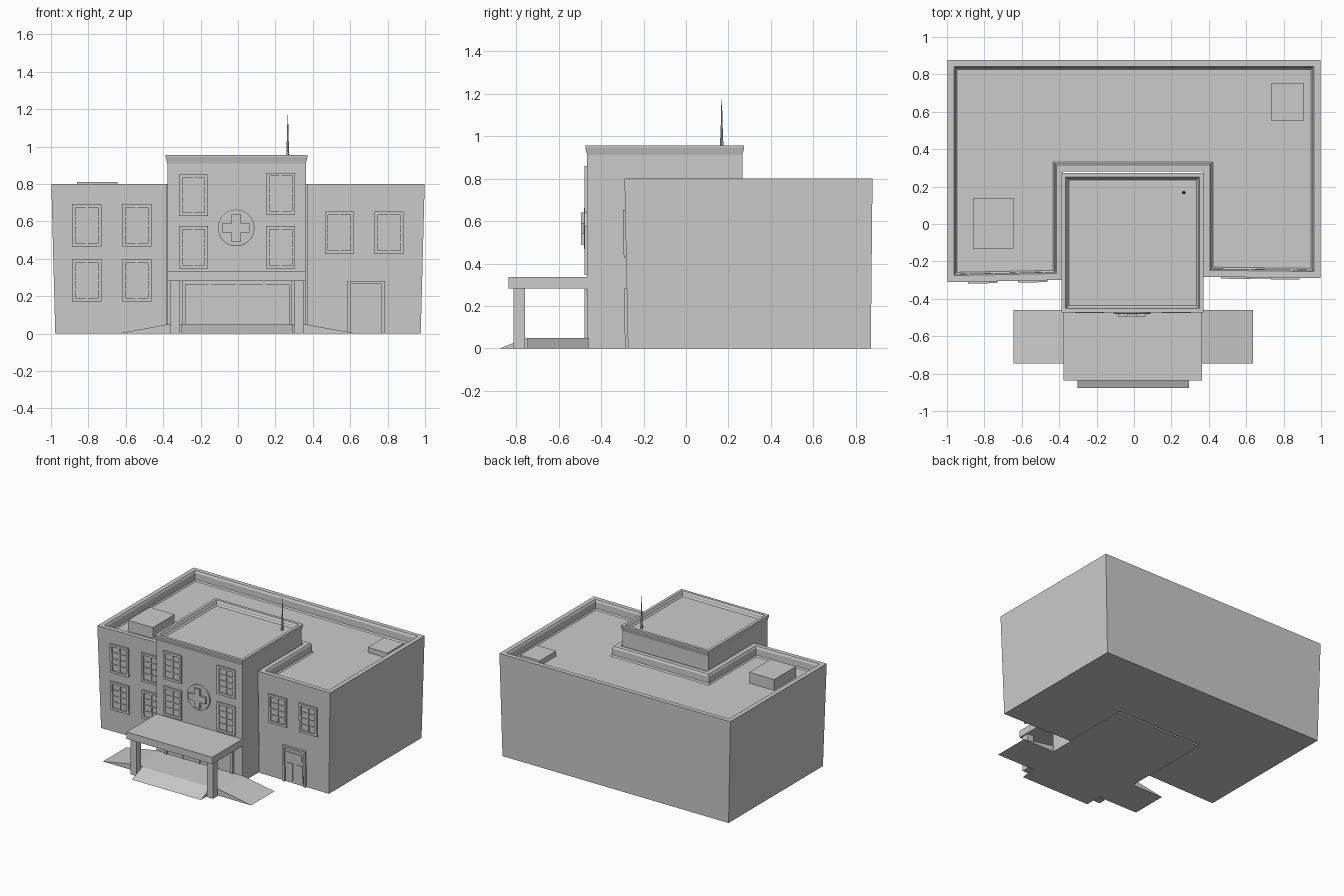
import bpy, bmesh
from math import cos, sin, pi

if "Cube" in bpy.data.objects:
    bpy.data.objects.remove(bpy.data.objects["Cube"])


def finish(name, bm):
    bmesh.ops.recalc_face_normals(bm, faces=bm.faces)
    me = bpy.data.meshes.new(name)
    bm.to_mesh(me)
    bm.free()
    ob = bpy.data.objects.new(name, me)
    bpy.context.collection.objects.link(ob)
    return ob


def loft(bm, rings):
    """Skin equal-sized rings of 3D points and cap both ends; returns the end cap."""
    vs = [[bm.verts.new(p) for p in r] for r in rings]
    for a, b in zip(vs, vs[1:]):
        for i in range(len(a)):
            j = (i + 1) % len(a)
            bm.faces.new((a[i], a[j], b[j], b[i]))
    bm.faces.new(vs[0][::-1])
    return bm.faces.new(vs[-1])


def box(name, x0, x1, y0, y1, z0, z1):
    bm = bmesh.new()
    q = ((x0, y0), (x1, y0), (x1, y1), (x0, y1))
    loft(bm, [[(x, y, z) for x, y in q] for z in (z0, z1)])
    return finish(name, bm)


def walled_block(name, rings, wall, depth):
    """Walls lofted through (z, outline) rings, with a sunken roof inside a parapet."""
    bm = bmesh.new()
    top = loft(bm, [[(x, y, z) for x, y in pts] for z, pts in rings])
    bmesh.ops.recalc_face_normals(bm, faces=bm.faces)
    for thick, drop in ((wall, 0), (0.008, 0.015), (0.001, depth - 0.025), (0.008, 0.01)):
        bmesh.ops.inset_region(bm, faces=[top], thickness=thick, use_even_offset=True)
        bmesh.ops.translate(bm, verts=top.verts, vec=(0, 0, -drop))
    return finish(name, bm)


# wall planes: y of the front surface at (x, z)
def left_wall(x, z):
    return -0.283 + 0.02 * (x + 0.38) - 0.02 * z


def right_wall(x, z):
    return -0.266 - 0.012 * (x - 0.37) - 0.02 * z


def tower_wall(x, z):
    return -0.465


def add_panel(bm, wall, x0, x1, z0, z1, out):
    q = ((x0, z0), (x1, z0), (x1, z1), (x0, z1))
    loft(bm, [[(x, wall(x, z) - d, z) for x, z in q] for d in (-0.01, out)])


def add_frame(bm, wall, x0, x1, z0, z1, t, out, sill=True):
    add_panel(bm, wall, x0, x0 + t, z0, z1, out)
    add_panel(bm, wall, x1 - t, x1, z0, z1, out)
    add_panel(bm, wall, x0 + t, x1 - t, z1 - t, z1, out)
    if sill:
        add_panel(bm, wall, x0 + t, x1 - t, z0, z0 + t, out)


def window(name, wall, x0, x1, z0, z1):
    bm = bmesh.new()
    t, b = 0.018, 0.006
    add_frame(bm, wall, x0, x1, z0, z1, t, 0.012)
    add_panel(bm, wall, x0 + t, x1 - t, z0 + t, z1 - t, 0.002)
    xm = (x0 + x1) / 2
    add_panel(bm, wall, xm - b, xm + b, z0 + t, z1 - t, 0.009)
    for i in (1, 2, 3):
        z = z0 + t + (z1 - z0 - 2 * t) * i / 4
        add_panel(bm, wall, x0 + t, x1 - t, z - b / 2, z + b / 2, 0.009)
    return finish(name, bm)


# main U-shaped building, leaning slightly outward to the top
def outline(z):
    k = z / 0.8
    s, b = 0.977 + 0.021 * k, 0.87 + 0.008 * k
    return [(-s, left_wall(-s, z)), (-0.38, left_wall(-0.38, z)), (-0.38, 0.28), (0.37, 0.28),
            (0.37, right_wall(0.37, z)), (s, right_wall(s, z)), (s, b), (-s, b)]


walled_block("main_building", [(z, outline(z)) for z in (0, 0.8)], 0.035, 0.075)


# central tower with a flared top edge
def square(e):
    return [(-0.378 - e, -0.465 - e), (0.363 + e, -0.465 - e), (0.363 + e, 0.265 + e), (-0.378 - e, 0.265 + e)]


walled_block("tower", [(0, square(0)), (0.91, square(0)), (0.945, square(0.009)), (0.955, square(0.009))], 0.022, 0.035)

# roof units and antenna
box("roof_unit_large", -0.86, -0.645, -0.13, 0.14, 0.72, 0.81)
box("roof_unit_small", 0.735, 0.905, 0.552, 0.755, 0.72, 0.765)
bm = bmesh.new()
loft(bm, [[(0.266 + r * cos(i * pi / 4), 0.168 + r * sin(i * pi / 4), z) for i in range(8)]
          for z, r in ((0.91, 0.009), (0.96, 0.008), (1.06, 0.004), (1.172, 0.0015))])
finish("antenna", bm)

# windows
for x0 in (-0.887, -0.62):
    for z0, z1 in ((0.465, 0.692), (0.172, 0.396)):
        window("left_wing_window", left_wall, x0, x0 + 0.157, z0, z1)
for x0 in (0.464, 0.73):
    window("right_wing_window", right_wall, x0, x0 + 0.156, 0.425, 0.652)
for x0, z0, z1 in ((-0.316, 0.63, 0.85), (-0.316, 0.347, 0.575), (0.15, 0.637, 0.86), (0.15, 0.347, 0.575)):
    window("tower_window", tower_wall, x0, x0 + 0.156, z0, z1)

# round plaque with raised cross
bm = bmesh.new()
cx, cz = -0.01, 0.565
loft(bm, [[(cx + r * cos(i * pi / 16), y, cz + r * sin(i * pi / 16)) for i in range(32)]
          for y, r in ((-0.455, 0.098), (-0.478, 0.098), (-0.48, 0.094))])
finish("round_plaque", bm)
bm = bmesh.new()
a, b = 0.025, 0.075
quarter = [(b, -a), (b, a), (a, a)]
cross = []
for k in range(4):
    cross += quarter
    quarter = [(-v, u) for u, v in quarter]
loft(bm, [[(cx + u, y, cz + v) for u, v in cross] for y in (-0.47, -0.494)])
finish("plaque_cross", bm)

# side door
bm = bmesh.new()
add_frame(bm, right_wall, 0.585, 0.782, 0, 0.282, 0.016, 0.016, False)
add_panel(bm, right_wall, 0.601, 0.766, 0, 0.266, 0.004)
add_panel(bm, right_wall, 0.618, 0.75, 0.188, 0.24, 0.01)
add_panel(bm, right_wall, 0.617, 0.668, 0.02, 0.155, 0.01)
add_panel(bm, right_wall, 0.706, 0.757, 0.02, 0.155, 0.01)
finish("side_door", bm)

# main entrance doors
bm = bmesh.new()
add_frame(bm, tower_wall, -0.3, 0.29, 0.04, 0.28, 0.018, 0.014, False)
add_panel(bm, tower_wall, -0.282, 0.272, 0.04, 0.262, 0.003)
for x in (-0.15, -0.005, 0.14):
    add_panel(bm, tower_wall, x - 0.007, x + 0.007, 0.04, 0.262, 0.01)
finish("entrance_doors", bm)

# entrance canopy and columns
box("canopy", -0.378, 0.363, -0.836, -0.46, 0.282, 0.336)
for x0 in (-0.362, 0.301):
    box("canopy_column", x0, x0 + 0.052, -0.812, -0.757, 0, 0.285)

# side ramps with landing, and front ramp
bm = bmesh.new()
prof = [(-0.645, 0), (0.637, 0), (0.36, 0.05), (-0.372, 0.05)]
loft(bm, [[(x, y, z) for x, z in prof] for y in (-0.747, -0.46)])
finish("landing_and_side_ramps", bm)
bm = bmesh.new()
prof = [(-0.878, 0), (-0.74, 0), (-0.74, 0.05), (-0.75, 0.05)]
loft(bm, [[(x, y, z) for y, z in prof] for x in (-0.303, 0.293)])
finish("front_ramp", bm)
